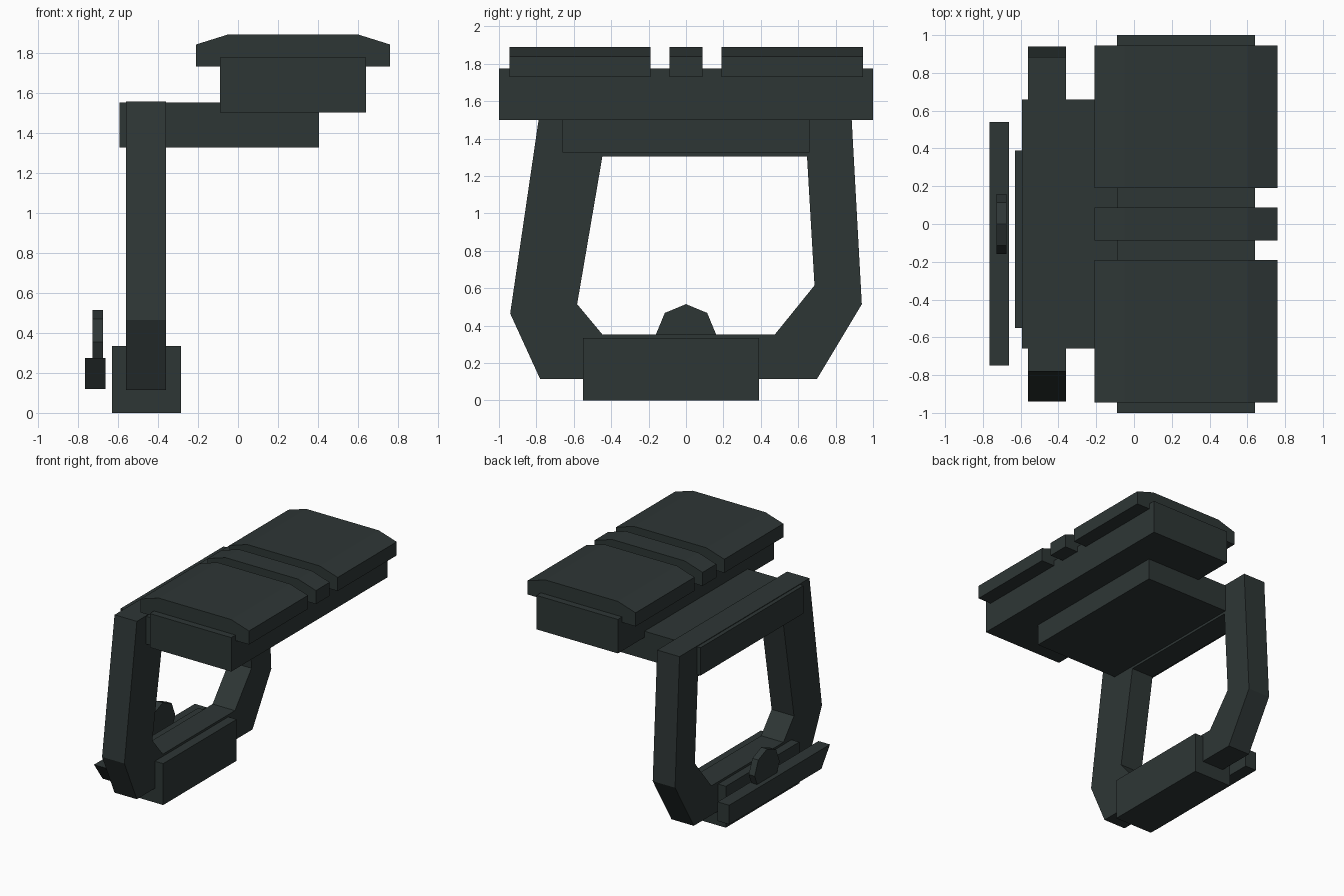
import bpy, bmesh, math

if "Cube" in bpy.data.objects:
    bpy.data.objects.remove(bpy.data.objects["Cube"])

mat = bpy.data.materials.new("dark green grey")
mat.diffuse_color = (0.027, 0.037, 0.036, 1)
mat.use_nodes = True
mat.node_tree.nodes["Principled BSDF"].inputs["Base Color"].default_value = mat.diffuse_color


def finish(name, bm):
    bmesh.ops.recalc_face_normals(bm, faces=bm.faces)
    me = bpy.data.meshes.new(name)
    bm.to_mesh(me)
    bm.free()
    me.materials.append(mat)
    ob = bpy.data.objects.new(name, me)
    bpy.context.collection.objects.link(ob)
    return ob


def prism(name, profile, axis, lo, hi):
    """Extrude a profile along x (points are y,z) or y (points are x,z)."""
    bm = bmesh.new()
    place = (lambda p, d: (d, p[0], p[1])) if axis == 'x' else (lambda p, d: (p[0], d, p[1]))
    a = [bm.verts.new(place(p, lo)) for p in profile]
    b = [bm.verts.new(place(p, hi)) for p in profile]
    bm.faces.new(a)
    bm.faces.new(b[::-1])
    n = len(a)
    for i in range(n):
        j = (i + 1) % n
        bm.faces.new((a[i], a[j], b[j], b[i]))
    return finish(name, bm)


def box(name, x, y, z):
    return prism(name, [(y[0], z[0]), (y[1], z[0]), (y[1], z[1]), (y[0], z[1])], 'x', *x)


# chamfered top plates
plate = [(-0.21, 1.73), (-0.21, 1.84), (-0.05, 1.89), (0.60, 1.89), (0.76, 1.84), (0.76, 1.73)]
for name, lo, hi in (("front_top_plate", -0.945, -0.19), ("middle_top_plate", -0.088, 0.088),
                     ("back_top_plate", 0.19, 0.945)):
    prism(name, plate, 'y', lo, hi)

# main block, support arm and lower block
box("main_block", (-0.09, 0.64), (-1, 1), (1.50, 1.775))
box("support_arm", (-0.592, 0.405), (-0.66, 0.66), (1.325, 1.55))
box("lower_block", (-0.63, -0.285), (-0.55, 0.39), (0, 0.335))

# closed frame ring: outer and inner outlines bridged together
outer = [(-0.78, 1.555), (-0.94, 0.465), (-0.78, 0.115), (0.70, 0.115), (0.94, 0.515), (0.883, 1.555)]
inner = [(-0.447, 1.305), (-0.582, 0.515), (-0.447, 0.353), (0.475, 0.353), (0.687, 0.615), (0.647, 1.305)]
bm = bmesh.new()
rings = [[bm.verts.new((x, *p)) for p in line] for x in (-0.56, -0.36) for line in (outer, inner)]
for r, s in ((0, 1), (1, 3), (3, 2), (2, 0)):
    for i in range(6):
        j = (i + 1) % 6
        bm.faces.new((rings[r][i], rings[r][j], rings[s][j], rings[s][i]))
finish("frame", bm)

# side bar with one slanted end
prism("side_bar", [(-0.75, 0.275), (-0.64, 0.12), (0.54, 0.12), (0.54, 0.275)], 'x', -0.765, -0.662)

# octagonal knob
knob = [(0.16 * math.cos(i * math.pi / 4), 0.355 + 0.16 * math.sin(i * math.pi / 4)) for i in range(8)]
prism("knob", knob, 'x', -0.727, -0.674)
